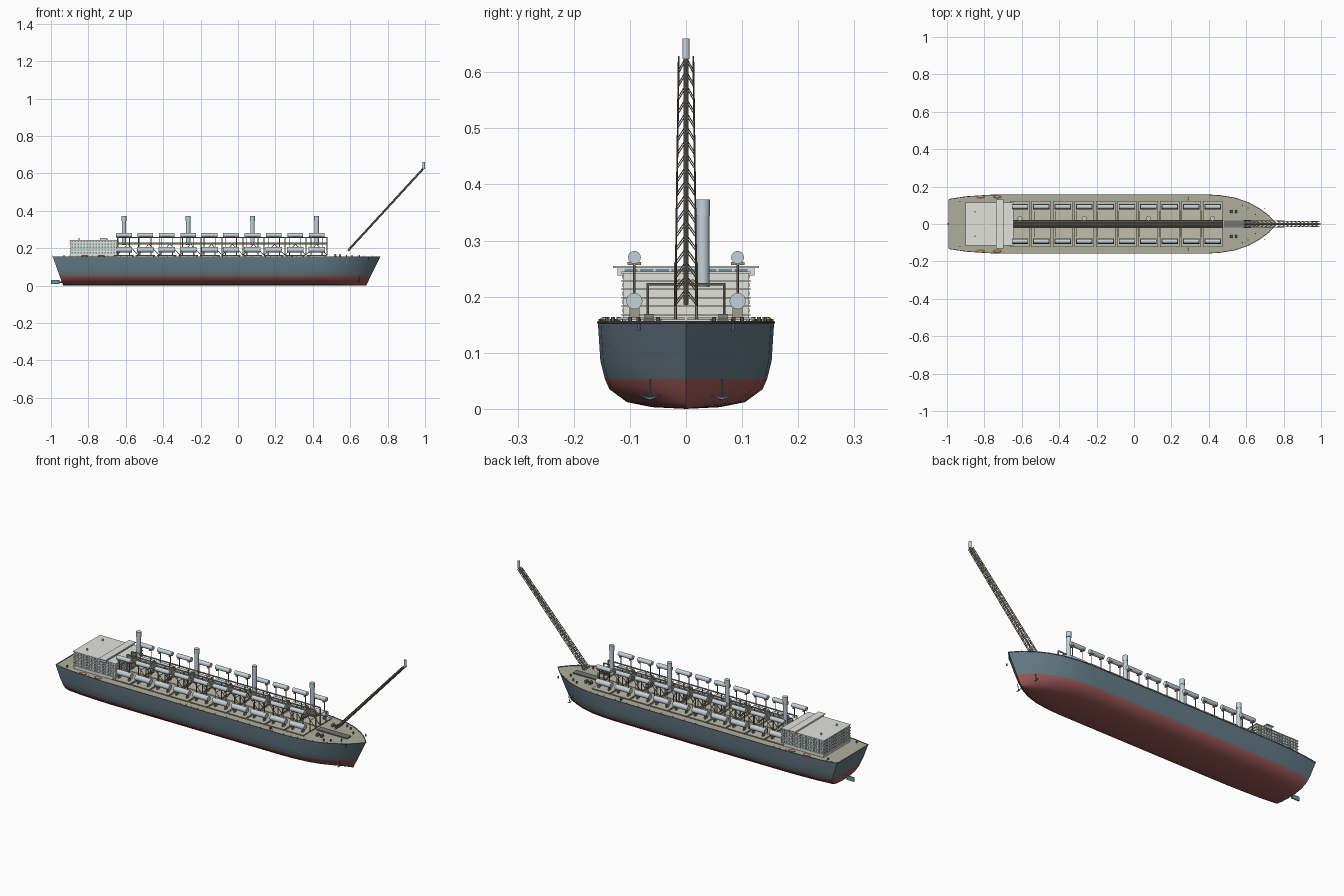
import bpy, bmesh, math
from mathutils import Vector

if "Cube" in bpy.data.objects:
    bpy.data.objects.remove(bpy.data.objects["Cube"])

MATS = {}
def mat(name, rgb):
    m = bpy.data.materials.new(name)
    m.diffuse_color = (*rgb, 1)
    m.use_nodes = True
    m.node_tree.nodes["Principled BSDF"].inputs["Base Color"].default_value = m.diffuse_color
    MATS[name] = m
for n, c in {"navy": (.13, .20, .24), "red": (.34, .10, .10), "tan": (.42, .42, .34),
             "panel": (.52, .51, .41), "white": (.76, .76, .72), "steel": (.55, .64, .69),
             "frame": (.36, .33, .25), "dark": (.17, .18, .17), "glass": (.16, .30, .36),
             "orange": (.80, .33, .12)}.items():
    mat(n, c)

def finish(name, bm, *mats, smooth=True):
    bmesh.ops.recalc_face_normals(bm, faces=bm.faces)
    me = bpy.data.meshes.new(name)
    bm.to_mesh(me)
    bm.free()
    ob = bpy.data.objects.new(name, me)
    bpy.context.collection.objects.link(ob)
    for m in mats:
        me.materials.append(MATS[m])
    if smooth:
        bpy.ops.object.select_all(action='DESELECT')
        ob.select_set(True)
        bpy.context.view_layer.objects.active = ob
        bpy.ops.object.shade_smooth_by_angle(angle=math.radians(35))
    return ob

def box(bm, x0, x1, y0, y1, z0, z1):
    v = bmesh.ops.create_cube(bm, size=1)["verts"]
    for k in v:
        k.co = ((x0 + x1) / 2 + k.co.x * (x1 - x0), (y0 + y1) / 2 + k.co.y * (y1 - y0),
                (z0 + z1) / 2 + k.co.z * (z1 - z0))

def rod(bm, p, q, r, n=6, r2=None):
    p, q = Vector(p), Vector(q)
    d = q - p
    v = bmesh.ops.create_cone(bm, cap_ends=True, segments=n, radius1=r,
                              radius2=r if r2 is None else r2, depth=d.length)["verts"]
    rot = d.to_track_quat('Z', 'Y')
    for k in v:
        k.co = rot @ k.co + (p + q) / 2

# Hull lofted from the deck outline and the midship section
plan = [(-.99, .132), (-.9, .146), (-.78, .154), (-.7, .157), (-.2, .157), (.38, .157), (.46, .152),
        (.54, .139), (.61, .115), (.67, .082), (.72, .045), (.76, 0)]
half = [(0, 0), (.38, .003), (.67, .012), (.87, .035), (.92, .053), (.972, .085), (1, .153)]
bm = bmesh.new()
section = [(-f, z) for f, z in half[:0:-1]] + half
grid = []
for x, w in plan:
    t = (x + .99) / 1.75
    row = []
    for f, z in section:
        a, b = -.935 - .055 * z / .153, .685 + .075 * z / .153
        row.append(bm.verts.new((a + (b - a) * t, w * f, z)))
    grid.append(row)
def hull_face(vs):
    f = bm.faces.new(vs)
    f.material_index = 1 if f.calc_center_median().z < .05 else 0
for r0, r1 in zip(grid, grid[1:]):
    for j in range(len(section) - 1):
        hull_face((r0[j], r0[j + 1], r1[j + 1], r1[j]))
n = len(section)
for j in range(n // 2 - 1):
    hull_face((grid[0][j], grid[0][j + 1], grid[0][n - 2 - j], grid[0][n - 1 - j]))
m = n // 2
hull_face((grid[0][m - 1], grid[0][m], grid[0][m + 1]))
bmesh.ops.remove_doubles(bm, verts=bm.verts, dist=.0001)
finish("hull", bm, "navy", "red")

# Main deck plate
bm = bmesh.new()
outline = [(x, -w) for x, w in plan] + [(x, w) for x, w in plan[-2::-1]]
bm.faces.new([bm.verts.new((x, y, .152)) for x, y in outline])
finish("main_deck", bm, "tan", smooth=False)

# Deck edge rail with stanchions
bm = bmesh.new()
for s in (-1, 1):
    for (x0, w0), (x1, w1) in zip(plan, plan[1:]):
        rod(bm, (x0, s * w0, .154), (x1, s * w1, .154), .0022)
        k = max(1, round((x1 - x0) / .035))
        for i in range(k):
            x, y = x0 + (x1 - x0) * i / k, s * (w0 + (w1 - w0) * i / k) * .985
            rod(bm, (x, y, .152), (x, y, .16), .001, 4)
rod(bm, (-.99, -.132, .154), (-.99, .132, .154), .0022)
finish("deck_edge_rail", bm, "dark")

# Accommodation block: stacked storeys with overhanging slabs
bm = bmesh.new()
box(bm, -.895, -.65, -.112, .112, .152, .243)
for i in range(6):
    z = .168 + i * .015
    box(bm, -.9, -.645, -.115, .115, z - .0015, z + .0015)
box(bm, -.735, -.70, -.122, .122, .238, .251)
box(bm, -.738, -.697, -.13, .13, .251, .2545)
for s in (-1, 1):
    rod(bm, (-.85, s * .065, .244), (-.85, s * .065, .255), .004, 10)
finish("accommodation_block", bm, "white", smooth=False)

# Cabin and bridge windows
bm = bmesh.new()
for lev in range(5):
    z = .172 + lev * .015
    for i in range(15):
        x = -.885 + i * .016
        for s in (-1, 1):
            box(bm, x - .004, x + .004, s * .1125 - .001, s * .1125 + .001, z, z + .007)
    for i in range(12):
        y = -.099 + i * .018
        box(bm, -.8965, -.894, y - .004, y + .004, z, z + .007)
for i in range(8):
    y = -.098 + i * .028
    box(bm, -.701, -.699, y - .012, y + .012, .2435, .2495)
finish("windows", bm, "glass", smooth=False)

# Process modules
xs = [-.61 + i * .1145 for i in range(10)]
plates, legs, low, up = (bmesh.new() for _ in range(4))
for x in xs:
    for s in (-1, 1):
        box(plates, x - .052, x + .052, min(s * .003, s * .122), max(s * .003, s * .122), .158, .163)
        rod(low, (x - .044, s * .092, .192), (x + .044, s * .092, .192), .0145, 16)
        rod(up, (x - .042, s * .092, .270), (x + .042, s * .092, .270), .0115, 16)
        for dx in (-.03, .03):
            box(legs, x + dx - .003, x + dx + .003, s * .092 - .009, s * .092 + .009, .162, .182)
            rod(legs, (x + dx, s * .092, .16), (x + dx, s * .092, .265), .0022)
            box(legs, x + dx - .004, x + dx + .004, s * .092 - .012, s * .092 + .012, .256, .262)
        for dx in (-.045, .045):
            box(legs, x + dx - .003, x + dx + .003, s * .11 - .003, s * .11 + .003, .152, .159)
finish("module_decks", plates, "panel", smooth=False)
finish("module_supports", legs, "frame")
finish("lower_vessels", low, "steel")
finish("upper_vessels", up, "steel")

# Central pipe rack with bracing and transverse arms
bm = bmesh.new()
x0, x1 = -.645, .475
for s in (-1, 1):
    for z in (.222, .258):
        box(bm, x0, x1, s * .019 - .002, s * .019 + .002, z - .003, z + .003)
for i in range(11):
    x = -.645 + i * .112
    for s in (-1, 1):
        rod(bm, (x, s * .019, .16), (x, s * .019, .26), .0028)
        rod(bm, (x, s * .019, .222), (x, s * .068, .222), .002)
        rod(bm, (x, s * .068, .16), (x, s * .068, .224), .002)
        if i < 10:
            rod(bm, (x, s * .019, .163), (x + .056, s * .019, .222), .0018)
            rod(bm, (x + .056, s * .019, .222), (x + .112, s * .019, .163), .0018)
    rod(bm, (x, -.019, .222), (x, .019, .222), .0025)
finish("pipe_rack", bm, "frame")
bm = bmesh.new()
for y in (-.012, -.004, .004, .012):
    rod(bm, (x0, y, .228), (x1, y, .228), .0032, 8)
finish("rack_pipes", bm, "frame")

# Exhaust stacks
bm = bmesh.new()
for x in (xs[0], xs[3], xs[6], xs[9]):
    rod(bm, (x, .03, .217), (x, .03, .345), .0115, 20)
    rod(bm, (x, .03, .345), (x, .03, .373), .013, 20)
finish("exhaust_stacks", bm, "steel")

# Flare boom lattice with gas pipe and tip
bm = bmesh.new()
A, B = Vector((.588, 0, .187)), Vector((.99, 0, .625))
nrm = Vector((-(B - A).z, 0, (B - A).x)).normalized()
def node(t, s, k):
    return A.lerp(B, t) + Vector((0, s * (.019 - .006 * t), 0)) + nrm * k * .004
N = 18
for s in (-1, 1):
    for k in (-1, 1):
        rod(bm, node(0, s, k), node(1, s, k), .0018)
for i in range(N):
    t0, t1 = i / N, (i + 1) / N
    for k in (-1, 1):
        rod(bm, node(t0, -1, k), A.lerp(B, t1) + nrm * k * .004, .0012, 4)
        rod(bm, node(t0, 1, k), A.lerp(B, t1) + nrm * k * .004, .0012, 4)
    for s in (-1, 1):
        rod(bm, node(t0, s, -1), node(t1, s, 1), .001, 4)
rod(bm, A, B, .0045, 8)
finish("flare_boom", bm, "frame")
bm = bmesh.new()
rod(bm, (.993, 0, .624), (.993, 0, .66), .0065, 16)
finish("flare_tip", bm, "steel")

# Foredeck trough, winches and bollards
bm = bmesh.new()
box(bm, .48, .66, -.018, .018, .152, .157)
for s in (-1, 1):
    for x in (.52, .545):
        rod(bm, (x, s * .058, .163), (x, s * .074, .163), .006, 12)
        box(bm, x - .006, x + .006, s * .066 - .01, s * .066 + .01, .152, .159)
    for x, y in ((.58, .1), (.61, .085), (.65, .05), (.29, .14), (-.93, .12), (.29, .13)):
        rod(bm, (x, s * y, .152), (x, s * y, .164), .0035, 8)
finish("deck_fittings", bm, "dark")

# Lifeboats
bm = bmesh.new()
for s in (-1, 1):
    for x in (-.82, -.73):
        v = bmesh.ops.create_uvsphere(bm, u_segments=14, v_segments=8, radius=1)["verts"]
        for k in v:
            k.co = (x + k.co.x * .021, s * .145 + k.co.y * .0075, .159 + k.co.z * .005)
finish("lifeboats", bm, "orange")

# Bow anchors
bm = bmesh.new()
for s in (-1, 1):
    rod(bm, (.645, s * .064, .018), (.652, s * .064, .052), .0018)
    for d in (-1, 1):
        rod(bm, (.645, s * .064, .018), (.645, s * .064 + d * .018, .024), .003, 6, .0008)
    rod(bm, (.70, s * .084, .14), (.70, s * .084, .152), .003, 8)
finish("anchors", bm, "glass")

# Rudder and stock
bm = bmesh.new()
box(bm, -1.0, -.955, -.003, .003, .008, .03)
rod(bm, (-.96, 0, .019), (-.93, 0, .019), .004, 10)
finish("rudder", bm, "glass", smooth=False)
